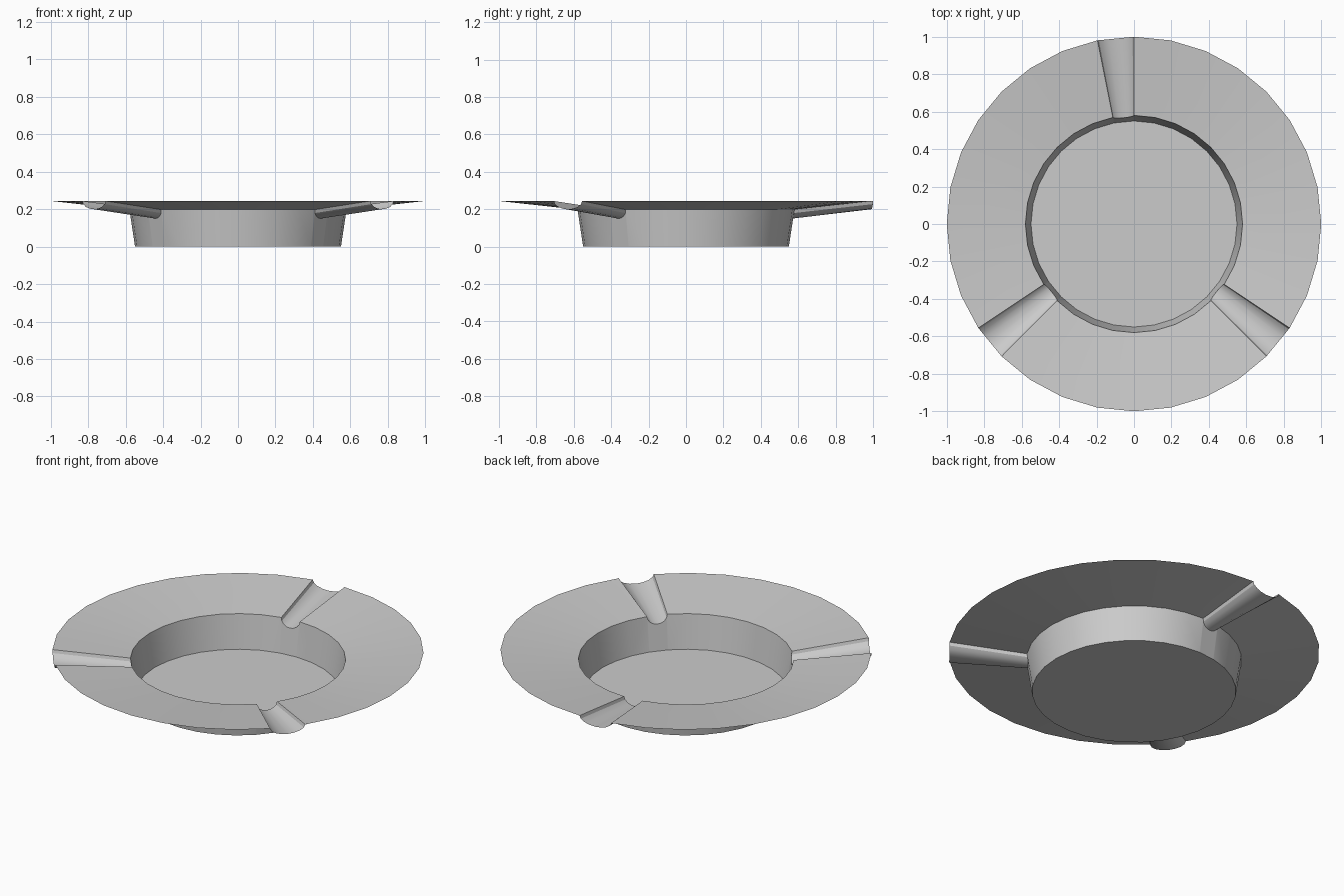
import bpy, bmesh
from math import sin, cos, pi, radians
from mathutils import Vector

if "Cube" in bpy.data.objects:
    bpy.data.objects.remove(bpy.data.objects["Cube"])

SIDES = 32
STEP = 360 / SIDES
GROOVES = {8, 19, 28}          # rim segments pressed down into rests
GROOVE_STEPS = 8
BASE_R, WALL_R, RIM_R = 0.55, 0.58, 1.0
WALL_Z, RIM_Z = 0.198, 0.244
WALL_DROP, RIM_DROP = 0.048, 0.044


def direction(i):
    a = radians(i * STEP)
    return Vector((cos(a), sin(a), 0))


# Columns around the dish: (unit direction, groove depth factor)
columns = []
for i in range(SIDES):
    columns.append((direction(i), 0.0))
    if i in GROOVES:
        for k in range(1, GROOVE_STEPS):
            a = pi * k / GROOVE_STEPS
            columns.append((direction(i).lerp(direction(i + 1), (1 - cos(a)) / 2), sin(a)))

# Dish: base disc, flared wall and sloping rim, one thin surface
bm = bmesh.new()
base, wall, rim = [], [], []
for d, depth in columns:
    z = WALL_Z - WALL_DROP * depth
    r = BASE_R + (WALL_R - BASE_R) * z / WALL_Z
    base.append(bm.verts.new(d * BASE_R))
    wall.append(bm.verts.new(d * r + Vector((0, 0, z))))
    rim.append(bm.verts.new(d * RIM_R + Vector((0, 0, RIM_Z - RIM_DROP * depth))))

bm.faces.new(base)
n = len(columns)
for lower, upper in ((base, wall), (wall, rim)):
    for i in range(n):
        j = (i + 1) % n
        bm.faces.new((lower[j], lower[i], upper[i], upper[j]))
bmesh.ops.recalc_face_normals(bm, faces=bm.faces)
bm.faces.ensure_lookup_table()
if bm.faces[0].normal.z < 0:
    bmesh.ops.reverse_faces(bm, faces=bm.faces)

mesh = bpy.data.meshes.new("ashtray_dish")
bm.to_mesh(mesh)
bm.free()
dish = bpy.data.objects.new("ashtray_dish", mesh)
bpy.context.collection.objects.link(dish)

# Smooth wall and grooves with crisp rim edges
bpy.context.view_layer.objects.active = dish
dish.select_set(True)
bpy.ops.object.shade_smooth_by_angle(angle=radians(30))
